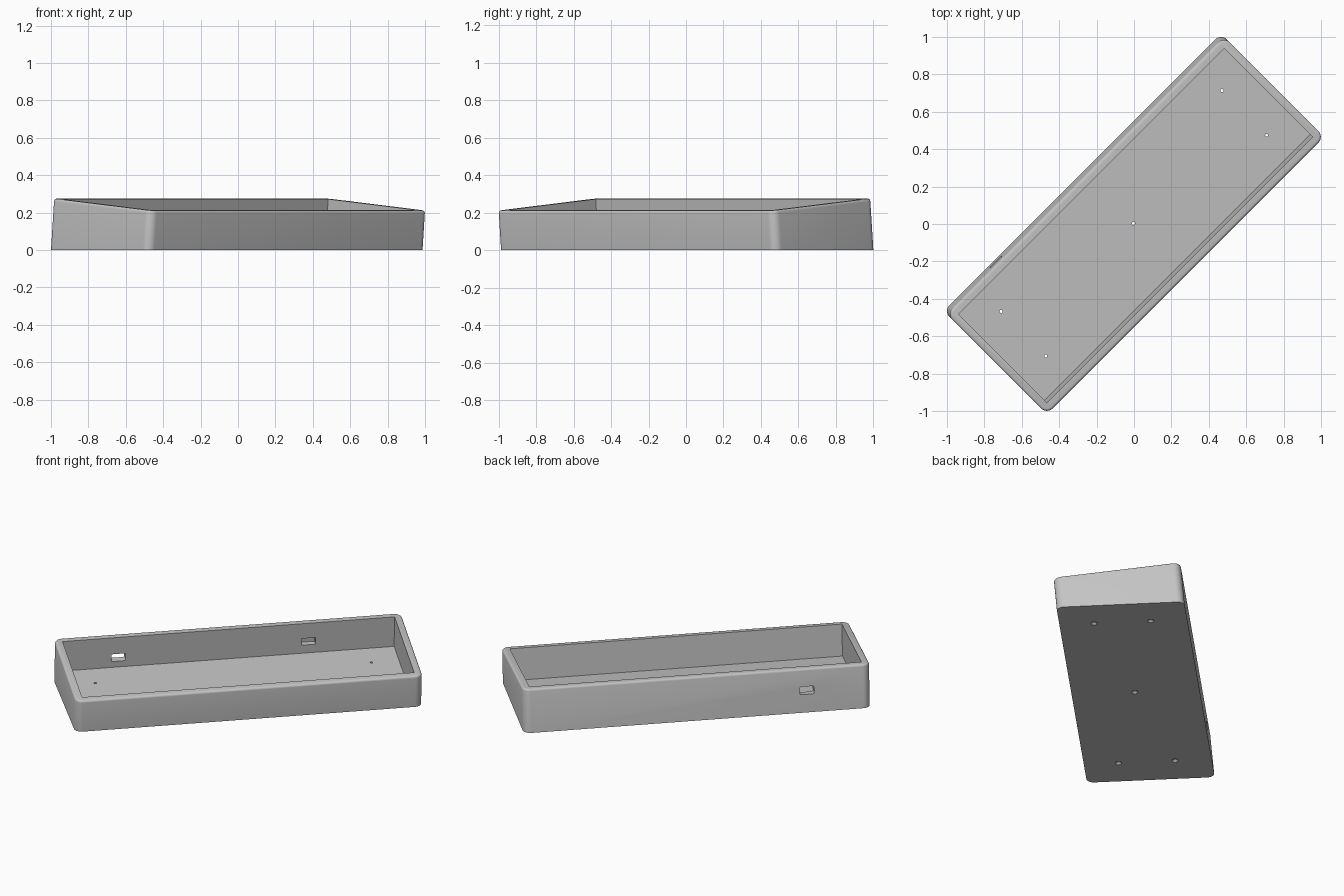
import bpy, bmesh, math
from mathutils import Matrix, Vector

if "Cube" in bpy.data.objects:
    bpy.data.objects.remove(bpy.data.objects["Cube"])

TILT = math.radians(5)
HU, HV, R = 1.049, 0.3805, 0.045      # half length, half width, corner radius
WALL, DEPTH, FILLET = 0.045, 0.203, 0.014

# turned 45 degrees in plan; the case frame also leans by 5 degrees, origin at rim centre
TURN = Matrix.Rotation(math.radians(45), 4, 'Z')
CASE = TURN @ Matrix.Translation((0, -0.012, 0.2435)) @ Matrix.Rotation(TILT, 4, 'X')

grey = bpy.data.materials.new("light_grey")
grey.diffuse_color = (0.55, 0.55, 0.55, 1)
grey.use_nodes = True
grey.node_tree.nodes["Principled BSDF"].inputs["Base Color"].default_value = grey.diffuse_color


def make(name, bm, matrix):
    bmesh.ops.transform(bm, matrix=matrix, verts=bm.verts)
    bmesh.ops.recalc_face_normals(bm, faces=bm.faces)
    mesh = bpy.data.meshes.new(name)
    bm.to_mesh(mesh)
    bm.free()
    mesh.materials.append(grey)
    ob = bpy.data.objects.new(name, mesh)
    bpy.context.collection.objects.link(ob)
    return ob


def ring(bm, inset, w, steps=8):
    """Rounded rectangle of verts at height w."""
    r = R - inset
    out = []
    for q, (sx, sy) in enumerate([(1, 1), (-1, 1), (-1, -1), (1, -1)]):
        for i in range(steps + 1):
            a = math.radians(90 * (q + i / steps))
            out.append(bm.verts.new((sx * (HU - R) + r * math.cos(a),
                                     sy * (HV - R) + r * math.sin(a), w)))
    return out


def box(name, size, centre, bevel=0.0):
    bm = bmesh.new()
    bmesh.ops.create_cube(bm, size=1, matrix=Matrix.Diagonal((*size, 1)))
    if bevel:
        edges = [e for e in bm.edges
                 if abs(e.verts[0].co.y - e.verts[1].co.y) > 1e-4]
        bmesh.ops.bevel(bm, geom=edges, offset=bevel, segments=4,
                        profile=0.5, affect='EDGES')
    return make(name, bm, CASE @ Matrix.Translation(centre))


def cone(name, r1, r2, z1, z2, u, v):
    bm = bmesh.new()
    bmesh.ops.create_cone(bm, cap_ends=True, segments=24, radius1=r1, radius2=r2,
                          depth=z2 - z1)
    return make(name, bm, TURN @ Matrix.Translation((u, v, (z1 + z2) / 2)))


# outer shell: stacked rounded outlines with a filleted rim
bm = bmesh.new()
levels = [(0, -0.4)]
for i in range(5):
    a = math.radians(90 * i / 4)
    levels.append((FILLET * (1 - math.cos(a)), FILLET * (math.sin(a) - 1)))
rings = [ring(bm, *lv) for lv in levels]
for lo, hi in zip(rings, rings[1:]):
    n = len(lo)
    for i in range(n):
        bm.faces.new((lo[i], lo[(i + 1) % n], hi[(i + 1) % n], hi[i]))
bm.faces.new(rings[0][::-1])
bm.faces.new(rings[-1])
# level underside: slice the leaning shell at the ground
inv = CASE.inverted()
cut = bmesh.ops.bisect_plane(
    bm, geom=bm.verts[:] + bm.edges[:] + bm.faces[:],
    plane_co=inv @ Vector((0, 0, 0)),
    plane_no=inv.to_3x3() @ Vector((0, 0, 1)), clear_inner=True)
edges = [e for e in cut["geom_cut"] if isinstance(e, bmesh.types.BMEdge)]
bmesh.ops.contextual_create(bm, geom=edges)
tray = make("case_tray", bm, CASE)

# cavity, side port and blind pocket in the back wall
cutters = [
    box("cavity_cutter", (2 * (HU - WALL), 2 * (HV - WALL), 2 * DEPTH), (0, 0, 0)),
    box("port_cutter", (0.085, 0.2, 0.05), (-0.665, HV, -0.138), 0.008),
    box("pocket_cutter", (0.085, 0.07, 0.045), (0.485, HV - WALL, -0.125)),
]
# countersunk screw holes through the floor
for u, v in [(0, 0.004), (0.837, 0.172), (0.837, -0.166),
             (-0.833, 0.172), (-0.833, -0.166)]:
    cutters.append(cone("screw_cutter", 0.008, 0.008, -0.05, 0.12, u, v))
    cutters.append(cone("countersink_cutter", 0.0217, 0.006, -0.002, 0.013, u, v))

bpy.context.view_layer.objects.active = tray
tray.select_set(True)
for c in cutters:
    c.hide_render = True
    mod = tray.modifiers.new("cut", 'BOOLEAN')
    mod.operation, mod.solver, mod.object = 'DIFFERENCE', 'EXACT', c
    bpy.ops.object.modifier_apply(modifier=mod.name)
for c in cutters:
    bpy.data.objects.remove(c)
bpy.ops.object.shade_smooth_by_angle(angle=math.radians(30))
